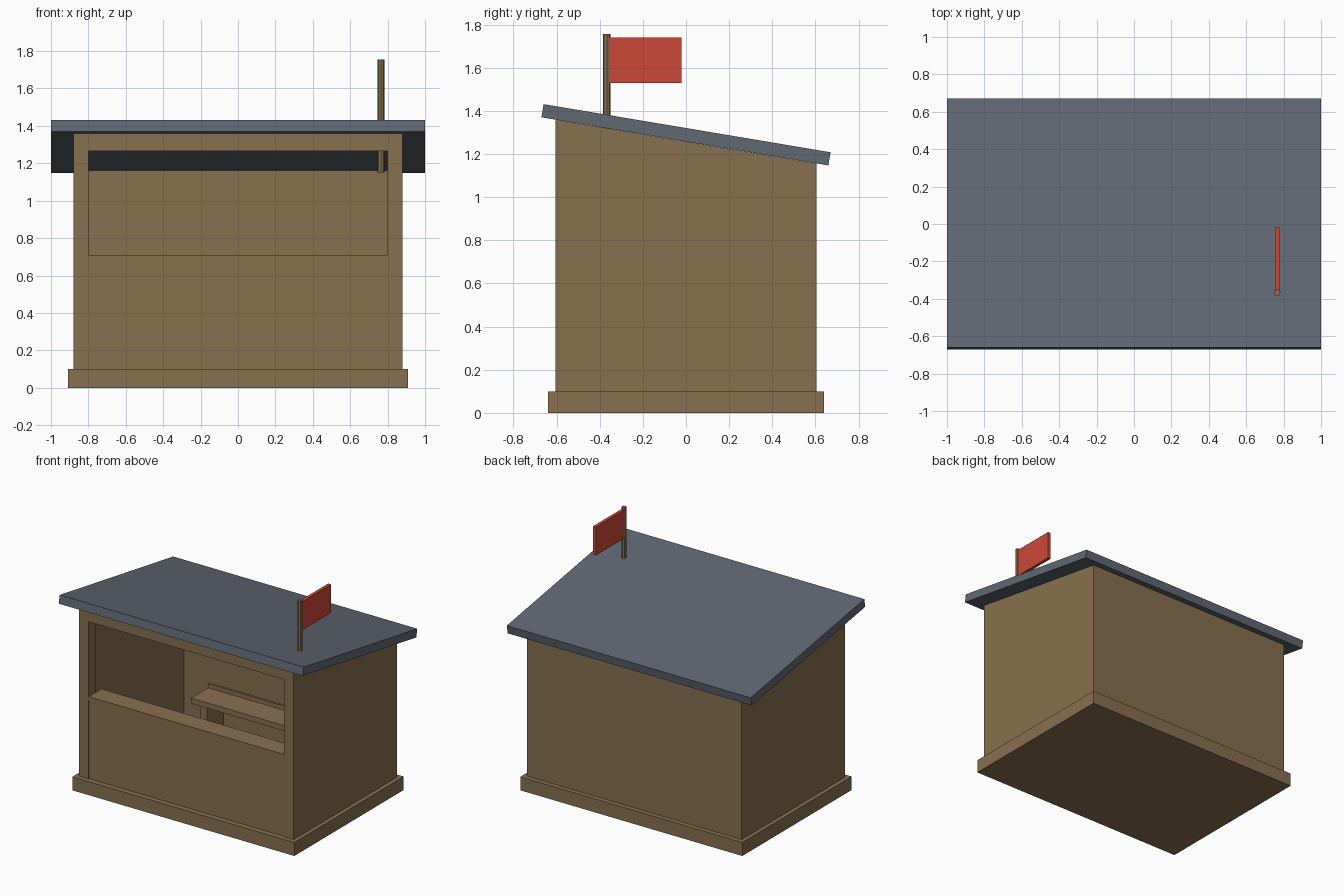
import bpy
import bmesh

if "Cube" in bpy.data.objects:
    bpy.data.objects.remove(bpy.data.objects["Cube"], do_unlink=True)


def material(name, rgb):
    m = bpy.data.materials.new(name)
    m.use_nodes = True
    color = (*rgb, 1)
    m.diffuse_color = color
    m.node_tree.nodes["Principled BSDF"].inputs["Base Color"].default_value = color
    return m


wood = material("tan wood", (0.246, 0.162, 0.076))
slate = material("slate grey", (0.117, 0.138, 0.171))
red = material("flag red", (0.597, 0.065, 0.038))


def prism(name, x0, x1, profile, mat):
    """Extrude a (y, z) profile from x0 to x1."""
    bm = bmesh.new()
    face = bm.faces.new([bm.verts.new((x0, y, z)) for y, z in profile])
    ext = bmesh.ops.extrude_face_region(bm, geom=[face])
    verts = [v for v in ext["geom"] if isinstance(v, bmesh.types.BMVert)]
    bmesh.ops.translate(bm, verts=verts, vec=(x1 - x0, 0, 0))
    bmesh.ops.recalc_face_normals(bm, faces=bm.faces)
    mesh = bpy.data.meshes.new(name)
    bm.to_mesh(mesh)
    bm.free()
    mesh.materials.append(mat)
    obj = bpy.data.objects.new(name, mesh)
    bpy.context.collection.objects.link(obj)
    return obj


def box(name, x0, x1, y0, y1, z0, z1, mat=wood):
    return prism(name, x0, x1, [(y0, z0), (y1, z0), (y1, z1), (y0, z1)], mat)


def roof_line(y):
    """Height of the roof's underside."""
    return 1.257 - 0.168 * y


def wall(name, x0, x1, y0, y1, z0):
    """A wall whose top follows the roof."""
    profile = [(y0, z0), (y1, z0), (y1, roof_line(y1)), (y0, roof_line(y0))]
    return prism(name, x0, x1, profile, wood)


# Dimensions of the hut
W, D, FLOOR, SILL, HEAD = 0.88, 0.605, 0.1, 0.71, 1.265
INNER, FRONT_IN, BACK_IN = 0.84, -0.525, 0.565

# Base and sloped roof slab
box("base", -0.91, 0.91, -0.64, 0.64, 0, FLOOR)
prism("roof", -1, 1, [(-0.67, 1.37), (0.66, 1.147), (0.67, 1.208), (-0.66, 1.431)], slate)

# Back wall, side walls and front posts
wall("back_wall", -W, W, BACK_IN, D, FLOOR)
for side, s in (("left", 1), ("right", -1)):
    wall(side + "_wall", s * INNER, s * W, FRONT_IN, BACK_IN, FLOOR)
    wall(side + "_front_post", s * 0.8, s * W, -D, FRONT_IN, FLOOR)

# Serving front: lintel, panel and counter
wall("lintel", -0.8, 0.8, -D, FRONT_IN, HEAD)
box("front_panel", -0.8, 0.8, -D + 0.005, FRONT_IN, FLOOR, SILL - 0.03)
box("counter", -0.8, 0.8, -D, -0.455, SILL - 0.03, SILL)

# Bench inside against the back wall
box("bench_top", -0.63, 0.63, 0.35, BACK_IN, 0.34, 0.38)
box("bench_lip", -0.63, 0.63, BACK_IN - 0.015, BACK_IN, 0.38, 0.41)
for side, s in (("left", 1), ("right", -1)):
    box(side + "_bench_leg", s * 0.515, s * 0.565, 0.37, BACK_IN, FLOOR, 0.34)

# Flag and pole
bpy.ops.mesh.primitive_cylinder_add(vertices=8, radius=0.018, depth=0.605,
                                    location=(0.765, -0.367, 1.4525))
pole = bpy.context.object
pole.name = "flag_pole"
pole.data.materials.append(wood)
box("flag", 0.753, 0.777, -0.355, -0.02, 1.53, 1.74, red)
